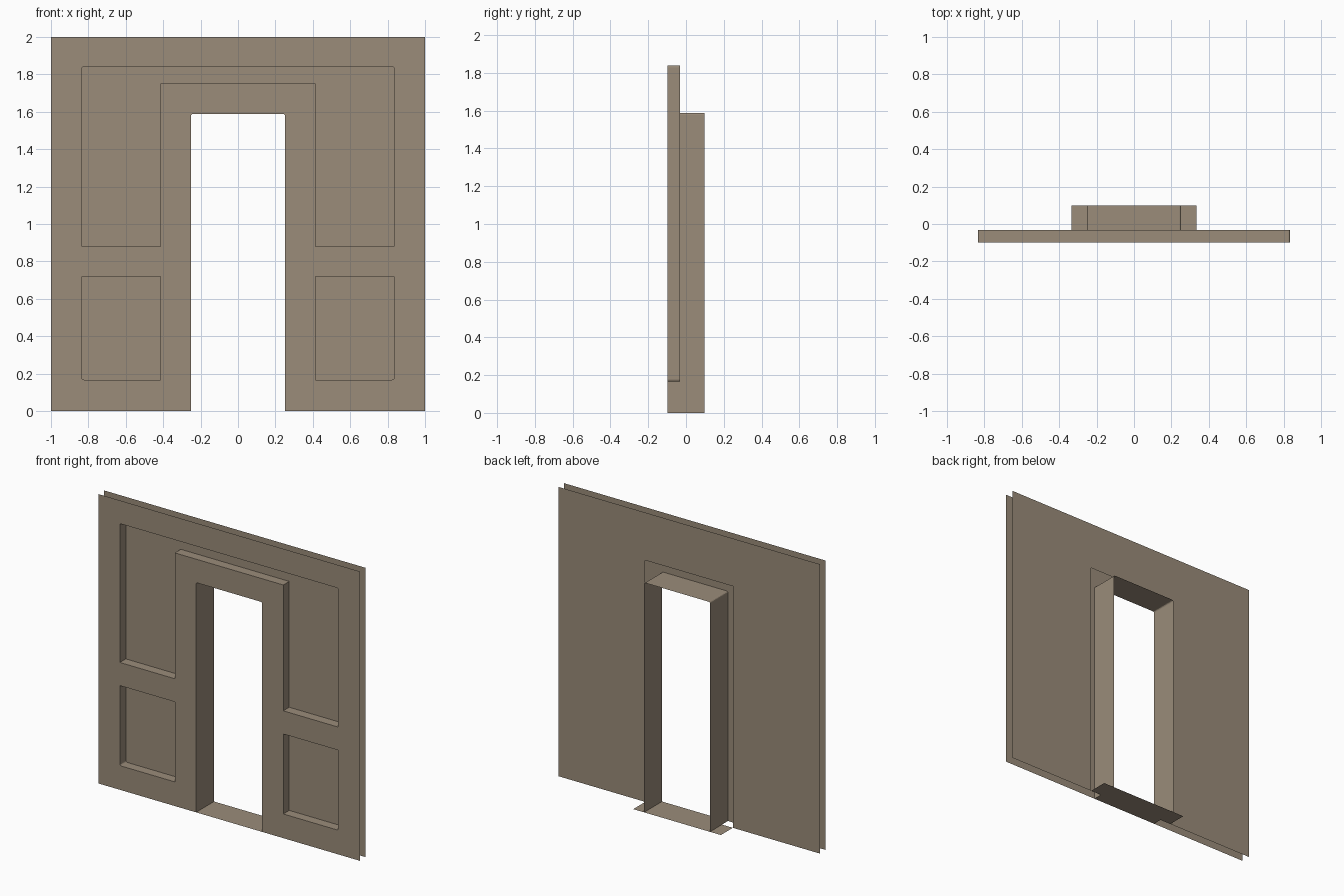
import bpy, bmesh
from mathutils import Vector

cube = bpy.data.objects.get("Cube")
if cube:
    bpy.data.objects.remove(cube, do_unlink=True)

# Main dimensions
FRONT, BACK, DEEP = -0.098, -0.033, 0.098    # front skin, back skin, end of passage
DOOR_X, DOOR_Z = 0.252, 1.588
IN_X, OUT_X = 0.415, 0.835                   # inner and outer sides of the recess
LOW_Z, IN_Z, OUT_Z = 0.167, 1.75, 1.84
OPEN_X, OPEN_Z = 0.335, 1.67                 # larger opening in the back skin

wall_brown = bpy.data.materials.new("wall_brown")
wall_brown.use_nodes = True
COLOUR = (0.325, 0.262, 0.194, 1)
wall_brown.diffuse_color = COLOUR
wall_brown.node_tree.nodes["Principled BSDF"].inputs["Base Color"].default_value = COLOUR


def finish(bm, name):
    mesh = bpy.data.meshes.new(name)
    bm.to_mesh(mesh)
    bm.free()
    mesh.materials.append(wall_brown)
    obj = bpy.data.objects.new(name, mesh)
    bpy.context.collection.objects.link(obj)
    return obj


def rounded(points, corners, r=0.012):
    """Soften the corners with the given indices."""
    result = []
    for i, p in enumerate(points):
        p = Vector(p)
        if i not in corners:
            result.append(p)
            continue
        a = p + (Vector(points[i - 1]) - p).normalized() * r
        b = p + (Vector(points[(i + 1) % len(points)]) - p).normalized() * r
        for t in (0, 0.33, 0.67, 1):
            result.append(a.lerp(p, t).lerp(p.lerp(b, t), t))
    return result


def loop(bm, points, y):
    verts = [bm.verts.new((p[0], y, p[1])) for p in points]
    return [bm.edges.new((v, verts[i - 1])) for i, v in enumerate(verts)]


def arch(x, z, width, height):
    """Wall outline with a doorway cut up from the floor."""
    return [(-width, 0), (-width, height), (width, height), (width, 0),
            (x, 0), (x, z), (-x, z), (-x, 0)]


def fill(bm, edges, facing):
    bmesh.ops.triangle_fill(bm, edges=edges, use_beauty=True)
    for f in bm.faces:
        f.normal_update()
        if f.normal.y * facing < 0:
            f.normal_flip()


def extrude(bm, edges, depth):
    new = bmesh.ops.extrude_edge_only(bm, edges=edges)["geom"]
    verts = [g for g in new if isinstance(g, bmesh.types.BMVert)]
    bmesh.ops.translate(bm, verts=verts, vec=(0, depth, 0))


# Front skin with the recess walls and the door passage
bm = bmesh.new()
outline = loop(bm, rounded(arch(DOOR_X, DOOR_Z, 1, 2), (5, 6)), FRONT)
recess = loop(bm, rounded([(-OUT_X, LOW_Z), (-OUT_X, OUT_Z), (OUT_X, OUT_Z), (OUT_X, LOW_Z),
                           (IN_X, LOW_Z), (IN_X, IN_Z), (-IN_X, IN_Z), (-IN_X, LOW_Z)],
                          (0, 1, 2, 3)), FRONT)
fill(bm, outline + recess, -1)
jambs = [e for e in outline if all(abs(v.co.x) < DOOR_X + 0.01 for v in e.verts)
         and max(v.co.z for v in e.verts) > 0.1]
extrude(bm, jambs, DEEP - FRONT)
extrude(bm, recess, BACK - FRONT)
bmesh.ops.recalc_face_normals(bm, faces=bm.faces)
skin = max(bm.faces, key=lambda f: abs(f.normal.y) * f.calc_area())
if skin.normal.y > 0:
    bmesh.ops.reverse_faces(bm, faces=bm.faces)
finish(bm, "front_wall")

# Back skin, also the floor of the recess
bm = bmesh.new()
fill(bm, loop(bm, arch(OPEN_X, OPEN_Z, 1, 2), BACK), 1)
finish(bm, "back_wall")

# Cross rails over the side recesses
for name, side in (("left_rail", 1), ("right_rail", -1)):
    bm = bmesh.new()
    rows = [[bm.verts.new((side * x, y, z)) for x in (IN_X, OUT_X)]
            for y, z in ((BACK, 0.72), (FRONT, 0.72), (FRONT, 0.88), (BACK, 0.88))]
    for low, high in zip(rows, rows[1:]):
        face = [low[0], low[1], high[1], high[0]]
        bm.faces.new(face if side > 0 else face[::-1])
    finish(bm, name)

# Threshold, wider behind the back skin
bm = bmesh.new()
half = [(DOOR_X, FRONT), (DOOR_X, BACK), (OPEN_X, BACK), (OPEN_X, DEEP)]
outline = half + [(-x, y) for x, y in reversed(half)]
bm.faces.new([bm.verts.new((x, y, 0)) for x, y in outline])
finish(bm, "threshold")
